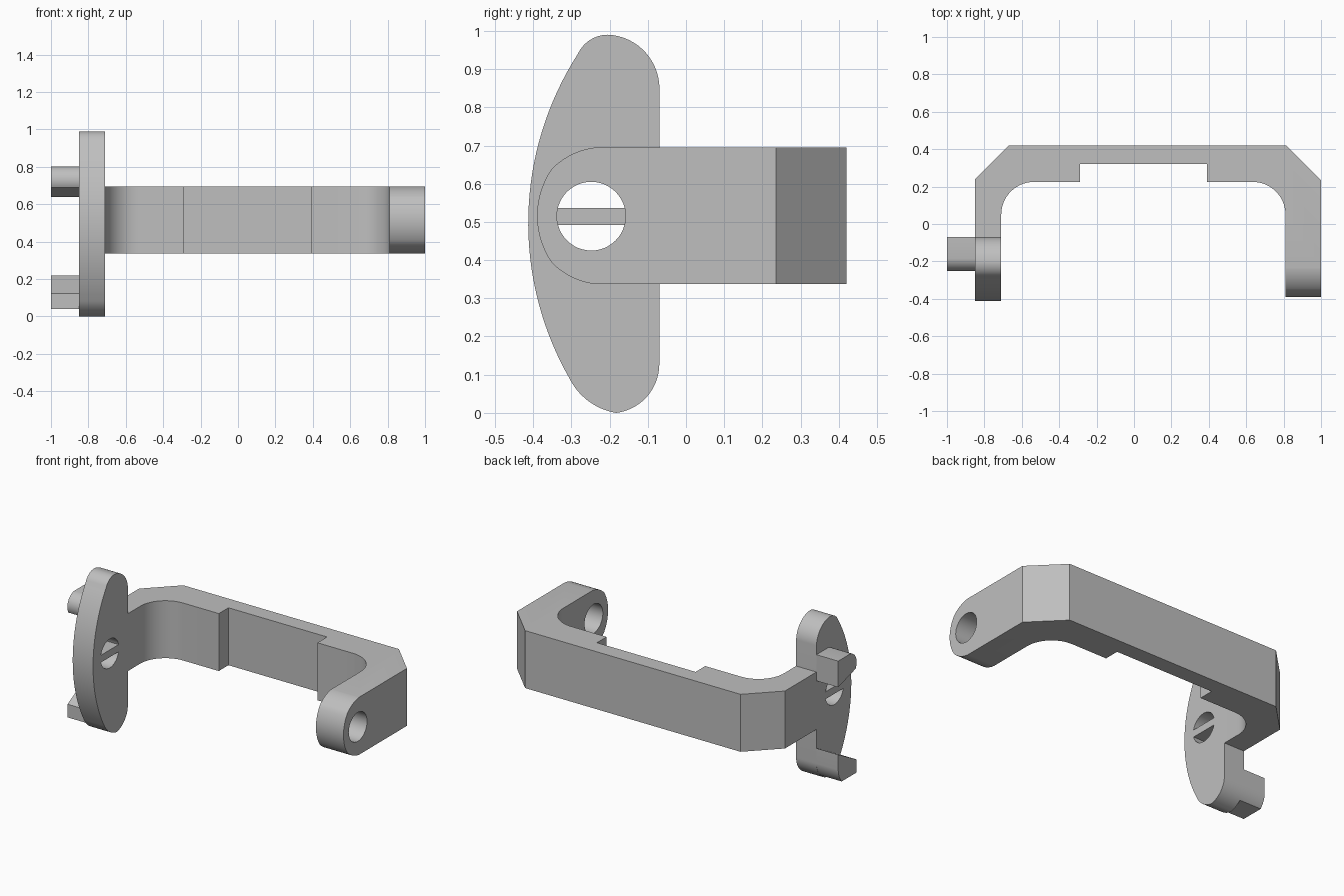
import bpy, bmesh, math
from mathutils import Vector

if "Cube" in bpy.data.objects:
    bpy.data.objects.remove(bpy.data.objects["Cube"])

GREY = (0.52, 0.52, 0.52, 1)
metal = bpy.data.materials.new("plain_grey")
metal.use_nodes = True
metal.diffuse_color = GREY
metal.node_tree.nodes["Principled BSDF"].inputs["Base Color"].default_value = GREY


def arc(a, m, b, n=14):
    """Points on the circle from a through m to b."""
    (ax, ay), (mx, my), (bx, by) = a, m, b
    d = 2 * (ax * (my - by) + mx * (by - ay) + bx * (ay - my))
    sa, sm, sb = ax * ax + ay * ay, mx * mx + my * my, bx * bx + by * by
    cx = (sa * (my - by) + sm * (by - ay) + sb * (ay - my)) / d
    cy = (sa * (bx - mx) + sm * (ax - bx) + sb * (mx - ax)) / d
    r = math.hypot(ax - cx, ay - cy)
    t0, tm, t1 = (math.atan2(y - cy, x - cx) for x, y in (a, m, b))
    span = (t1 - t0) % math.tau
    if (tm - t0) % math.tau > span:
        span -= math.tau
    return [(cx + r * math.cos(t0 + span * i / n),
             cy + r * math.sin(t0 + span * i / n)) for i in range(n + 1)]


def fillet(cx, cy, r, start, n=14):
    """Quarter turn, clockwise from the start angle."""
    return [(cx + r * math.cos(start - math.pi / 2 * i / n),
             cy + r * math.sin(start - math.pi / 2 * i / n)) for i in range(n + 1)]


def prism(name, outline, axis, lo, hi):
    """Extrude an outline along x (outline in y, z) or z (outline in x, y)."""
    place = (lambda u, v: (lo, u, v)) if axis == "x" else (lambda u, v: (u, v, lo))
    step = Vector((hi - lo, 0, 0) if axis == "x" else (0, 0, hi - lo))
    bm = bmesh.new()
    face = bm.faces.new([bm.verts.new(place(u, v)) for u, v in outline])
    bmesh.ops.remove_doubles(bm, verts=bm.verts[:], dist=0.0005)
    made = bmesh.ops.extrude_face_region(bm, geom=bm.faces[:], use_keep_orig=True)
    bmesh.ops.translate(bm, vec=step,
                        verts=[g for g in made["geom"] if isinstance(g, bmesh.types.BMVert)])
    bmesh.ops.recalc_face_normals(bm, faces=bm.faces[:])
    mesh = bpy.data.meshes.new(name)
    bm.to_mesh(mesh)
    bm.free()
    mesh.materials.append(metal)
    obj = bpy.data.objects.new(name, mesh)
    bpy.context.collection.objects.link(obj)
    return obj


def cut(obj, cutter, operation):
    """Apply a boolean and discard the cutter."""
    mod = obj.modifiers.new("cut", "BOOLEAN")
    mod.operation, mod.object, mod.solver = operation, cutter, "EXACT"
    bpy.context.view_layer.update()
    graph = bpy.context.evaluated_depsgraph_get()
    mesh = bpy.data.meshes.new_from_object(obj.evaluated_get(graph))
    obj.modifiers.clear()
    obj.data = mesh
    bpy.data.objects.remove(cutter)


HOLE_Y, HOLE_Z, HOLE_R = -0.248, 0.515, 0.09
hole = [(HOLE_Y + HOLE_R * math.cos(math.tau * i / 48),
         HOLE_Z + HOLE_R * math.sin(math.tau * i / 48)) for i in range(48)]

# Bracket: chamfered outside, filleted inside, with a shallow recess
bracket_outline = (
    [(1, -0.39), (1, 0.235), (0.815, 0.42), (-0.67, 0.42), (-0.85, 0.24),
     (-0.85, -0.07), (-0.71, -0.07)]
    + fillet(-0.535, 0.05, 0.175, math.pi)
    + [(-0.29, 0.225), (-0.29, 0.32), (0.39, 0.32), (0.39, 0.225)]
    + fillet(0.635, 0.05, 0.175, math.pi / 2)
    + [(0.81, -0.39)])
bracket = prism("bracket", bracket_outline, "z", 0.337, 0.695)

# Rounded end of the right-hand arm and its pivot hole
upper = arc((-0.22, 0.696), (-0.292, 0.68), (-0.352, 0.638))
nose = arc((-0.352, 0.638), (-0.39, 0.516), (-0.352, 0.394))
lower = [(y, 2 * 0.516 - z) for y, z in reversed(upper)]
end_shape = [(0.6, 0.8), (-0.21, 0.8)] + upper + nose[1:-1] + lower + [(-0.21, 0.2), (0.6, 0.2)]
cut(bracket, prism("end_cutter", end_shape, "x", -1.2, 1.2), "INTERSECT")
cut(bracket, prism("hole_cutter", hole, "x", 0.7, 1.1), "DIFFERENCE")

# Tall curved side plate with a round hole
plate_outline = (
    arc((-0.07, 0.86), (-0.11, 0.948), (-0.205, 0.99))
    + arc((-0.205, 0.99), (-0.25, 0.977), (-0.283, 0.94))[1:]
    + arc((-0.283, 0.94), (-0.413, 0.505), (-0.305, 0.09), 32)[1:]
    + arc((-0.305, 0.09), (-0.25, 0.027), (-0.183, 0.0))[1:]
    + arc((-0.183, 0.0), (-0.1, 0.045), (-0.07, 0.125))[1:])
plate = prism("side_plate", plate_outline, "x", -0.85, -0.71)
cut(plate, prism("hole_cutter", hole, "x", -1, -0.6), "DIFFERENCE")

# Bar across the plate hole
bar = prism("hole_bar", [(HOLE_Y - HOLE_R, 0.492), (HOLE_Y + HOLE_R, 0.492),
                         (HOLE_Y + HOLE_R, 0.537), (HOLE_Y - HOLE_R, 0.537)],
            "x", -0.85, -0.71)

# Pegs on the outer face of the plate
upper_peg = prism("upper_peg", [(-0.07, 0.64), (-0.07, 0.803)]
                  + arc((-0.185, 0.803), (-0.242, 0.765), (-0.242, 0.69)), "x", -1, -0.85)
lower_peg = prism("lower_peg", [(-0.25, 0.04), (-0.25, 0.122), (-0.07, 0.22)]
                  + arc((-0.07, 0.125), (-0.081, 0.077), (-0.105, 0.04)), "x", -1, -0.85)

# Smooth the curved walls, keep the corners crisp
bpy.ops.object.select_all(action="DESELECT")
for part in (bracket, plate, bar, upper_peg, lower_peg):
    part.select_set(True)
bpy.context.view_layer.objects.active = bracket
bpy.ops.object.shade_smooth_by_angle(angle=math.radians(25))
